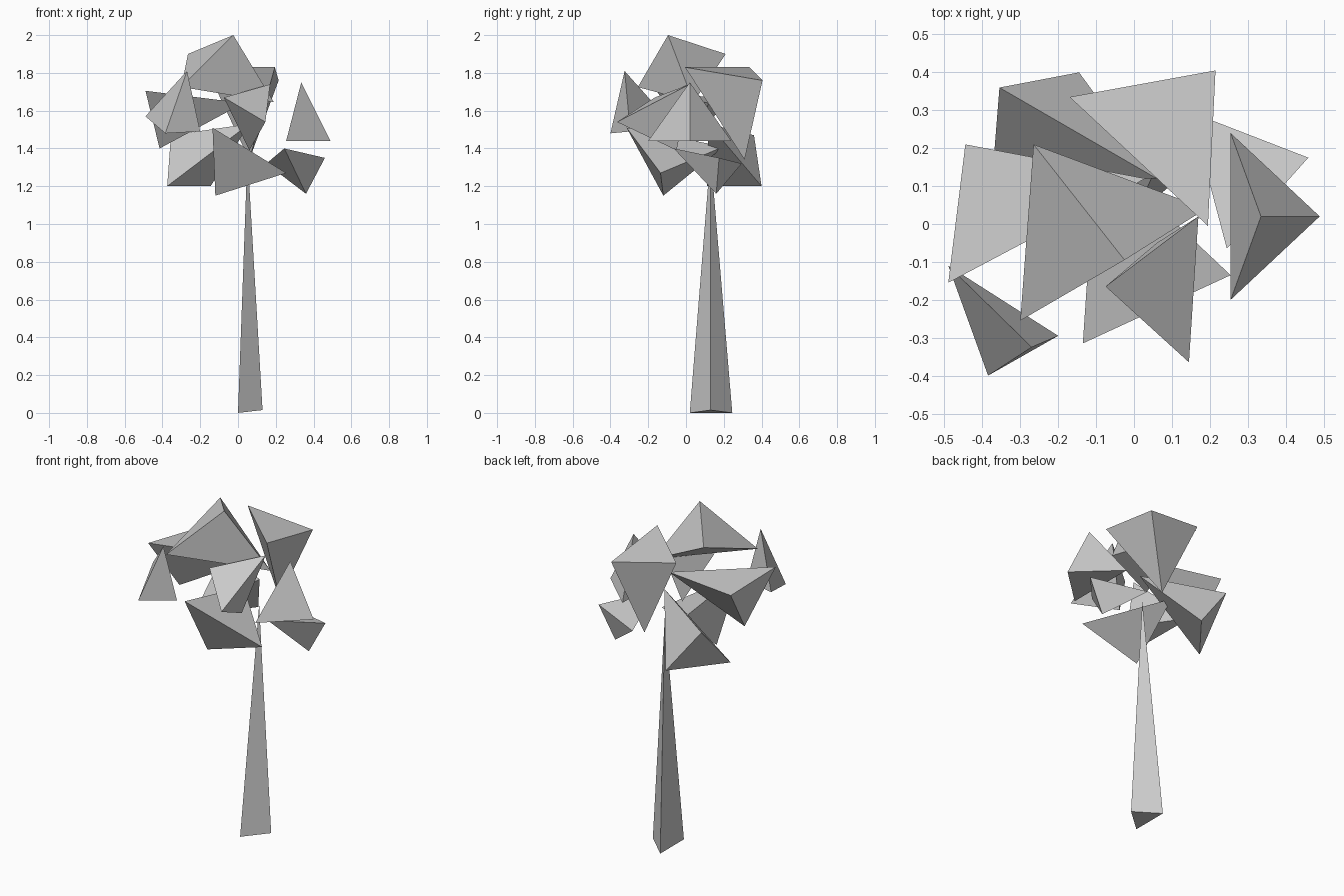
import bpy, bmesh
from mathutils import Vector


def tetra(name, tip, a, b, c):
    """Three-sided spike: a triangular base a-b-c closed by a tip."""
    bm = bmesh.new()
    t, a, b, c = [bm.verts.new(Vector(p)) for p in (tip, a, b, c)]
    for tri in ((a, b, c), (t, a, b), (t, b, c), (t, c, a)):
        bm.faces.new(tri)
    bmesh.ops.recalc_face_normals(bm, faces=bm.faces)
    mesh = bpy.data.meshes.new(name)
    bm.to_mesh(mesh)
    bm.free()
    obj = bpy.data.objects.new(name, mesh)
    bpy.context.collection.objects.link(obj)
    return obj


# Trunk: tall three-sided spike
tetra("trunk", (0.05, 0.13, 1.37), (0, 0.02, 0), (0, 0.245, 0), (0.13, 0.13, 0.015))

# Crown: loose cluster of irregular three-sided leaf clumps
tetra("leaf_right", (0.335, 0.02, 1.75),
      (0.255, 0.24, 1.44), (0.255, -0.20, 1.44), (0.49, 0.02, 1.44))
tetra("leaf_front_left", (-0.27, -0.325, 1.81),
      (-0.49, -0.11, 1.57), (-0.385, -0.40, 1.48), (-0.20, -0.295, 1.49))
tetra("leaf_back_left_low", (0.06, 0.12, 1.53),
      (-0.355, 0.36, 1.47), (-0.145, 0.40, 1.20), (-0.375, 0.11, 1.20))
tetra("leaf_right_low", (0.36, 0.16, 1.16),
      (0.46, 0.175, 1.35), (0.245, -0.065, 1.40), (0.15, 0.295, 1.32))
tetra("leaf_top", (-0.025, -0.095, 2.00),
      (-0.265, 0.21, 1.90), (-0.30, -0.255, 1.725), (0.19, 0.04, 1.645))
tetra("leaf_back", (0.06, 0.31, 1.34),
      (0.195, -0.005, 1.83), (-0.17, 0.335, 1.83), (0.215, 0.405, 1.76))
tetra("leaf_front", (0.06, -0.05, 1.39),
      (0.17, 0.02, 1.74), (-0.075, -0.165, 1.67), (0.145, -0.365, 1.54))
tetra("leaf_front_low", (-0.10, 0.20, 1.41),
      (-0.135, -0.315, 1.51), (-0.12, -0.12, 1.15), (0.255, -0.135, 1.27))
tetra("leaf_left", (0.03, 0.12, 1.64),
      (-0.445, 0.21, 1.66), (-0.49, -0.155, 1.705), (-0.415, 0.035, 1.40))
